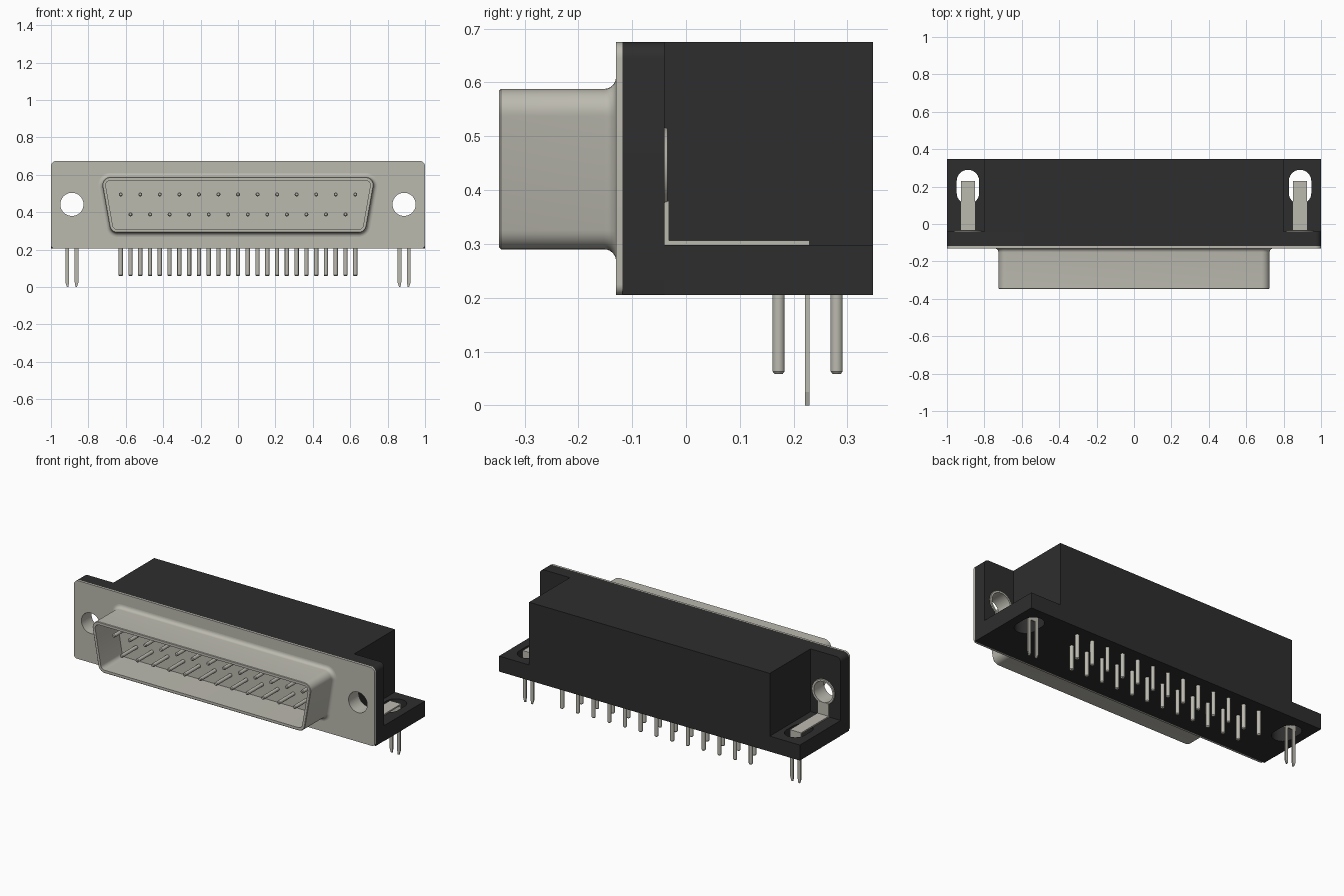
import bpy, bmesh
from math import sin, cos, pi, radians, tan
from mathutils import Vector

cube = bpy.data.objects.get("Cube")
if cube:
    bpy.data.objects.remove(cube, do_unlink=True)


def material(name, rgb):
    m = bpy.data.materials.new(name)
    m.use_nodes = True
    m.diffuse_color = (*rgb, 1)
    bsdf = m.node_tree.nodes["Principled BSDF"]
    bsdf.inputs["Base Color"].default_value = (*rgb, 1)
    bsdf.inputs["Roughness"].default_value = 0.6
    return m


METAL = material("tinned metal", (0.50, 0.49, 0.43))
BLACK = material("black plastic", (0.027, 0.027, 0.027))


def finish(name, bm, mat):
    bmesh.ops.recalc_face_normals(bm, faces=bm.faces)
    mesh = bpy.data.meshes.new(name)
    bm.to_mesh(mesh)
    bm.free()
    mesh.materials.append(mat)
    ob = bpy.data.objects.new(name, mesh)
    bpy.context.collection.objects.link(ob)
    return ob


def activate(ob):
    bpy.ops.object.select_all(action='DESELECT')
    ob.select_set(True)
    bpy.context.view_layer.objects.active = ob


def smooth(ob):
    activate(ob)
    bpy.ops.object.shade_smooth_by_angle(angle=radians(35))
    return ob


def loft(name, rings, mat, caps=True, closed=False):
    """Skin a list of matching point rings."""
    bm = bmesh.new()
    rows = [[bm.verts.new(p) for p in ring] for ring in rings]
    pairs = list(zip(rows, rows[1:])) + ([(rows[-1], rows[0])] if closed else [])
    for a, b in pairs:
        for i in range(len(a)):
            j = (i + 1) % len(a)
            bm.faces.new((a[i], a[j], b[j], b[i]))
    if caps:
        bm.faces.new(rows[0])
        bm.faces.new(rows[-1])
    return finish(name, bm, mat)


def arcs(corners, steps=8):
    """Outline from corner arcs (u, v, radius, start, end in degrees)."""
    pts = []
    for u, v, r, a0, a1 in corners:
        for i in range(steps + 1):
            a = radians(a0 + (a1 - a0) * i / steps)
            pts.append((u + r * cos(a), v + r * sin(a)))
    return pts


def circle(u, v, r, n=40):
    return [(u + r * cos(2 * pi * i / n), v + r * sin(2 * pi * i / n)) for i in range(n)]


def at_y(pts, y):
    return [(u, y, v) for u, v in pts]


def at_z(pts, z):
    return [(u, v, z) for u, v in pts]


def box(name, x, y, z, mat):
    outline = [(x[0], y[0]), (x[1], y[0]), (x[1], y[1]), (x[0], y[1])]
    return loft(name, [at_z(outline, z[0]), at_z(outline, z[1])], mat)


def cut(ob, cutter):
    mod = ob.modifiers.new("cut", 'BOOLEAN')
    mod.operation, mod.solver, mod.object = 'DIFFERENCE', 'EXACT', cutter
    activate(ob)
    bpy.ops.object.modifier_apply(modifier=mod.name)
    bpy.data.objects.remove(cutter, do_unlink=True)


def rods(name, ends, r):
    """Round pins between point pairs, chamfered at the second end."""
    bm = bmesh.new()
    for a, b in ends:
        a, b = Vector(a), Vector(b)
        d = (b - a).normalized()
        side = Vector((1, 0, 0))
        up = d.cross(side)
        rows = []
        for p, rad in ((a, r), (b - d * 0.005, r), (b, r * 0.65)):
            rows.append([bm.verts.new(p + side * u + up * v) for u, v in circle(0, 0, rad, 14)])
        for lo, hi in zip(rows, rows[1:]):
            for i in range(14):
                j = (i + 1) % 14
                bm.faces.new((lo[i], lo[j], hi[j], hi[i]))
        bm.faces.new(rows[0])
        bm.faces.new(rows[-1])
    return smooth(finish(name, bm, METAL))


BOTTOM, TOP, BACK = 0.205, 0.675, 0.347
PLATE, FRONT, STEP = -0.13, -0.118, -0.04
EAR, EAR_TOP = 0.8, 0.298
HOLE_X, HOLE_Z, HOLE_R = 0.888, 0.442, 0.062


# Black housing: front flange, main block, ear bases
def panel(r_low):
    r = 0.03
    return arcs([(1 - r, TOP - r, r, 90, 0), (1 - r_low, BOTTOM + r_low, r_low, 0, -90),
                 (r_low - 1, BOTTOM + r_low, r_low, -90, -180), (r - 1, TOP - r, r, 180, 90)])


flange = loft("housing_flange", [at_y(panel(0.002), FRONT), at_y(panel(0.002), STEP)], BLACK)
box("housing_block", (-EAR, EAR), (STEP, BACK), (BOTTOM, TOP), BLACK)

# Metal face plate
plate = loft("face_plate", [at_y(panel(0.02), PLATE), at_y(panel(0.02), FRONT)], METAL)

for s, label in ((1, "left"), (-1, "right")):
    cx = s * HOLE_X
    for ob, r in ((flange, HOLE_R + 0.006), (plate, HOLE_R)):
        ring = circle(cx, HOLE_Z, r)
        cut(ob, loft("hole_cutter", [at_y(ring, -0.3), at_y(ring, 0.0)], BLACK))

    # Ear base with its slot
    base = box(label + "_ear_base", sorted((s * EAR, s)), (STEP, BACK), (BOTTOM, EAR_TOP), BLACK)
    slot = arcs([(cx, 0.23, 0.06, 0, 180), (cx, 0.165, 0.06, 180, 360)], 14)
    cut(base, loft("slot_cutter", [at_z(slot, 0), at_z(slot, 0.5)], BLACK))
    smooth(base)

    # Rivet lining the mounting hole
    lining = [(HOLE_R + 0.007, FRONT), (HOLE_R + 0.007, STEP), (0.075, STEP),
              (0.073, -0.034), (HOLE_R, -0.034), (HOLE_R, FRONT)]
    smooth(loft(label + "_rivet", [at_y(circle(cx, HOLE_Z, r), y) for r, y in lining],
                METAL, caps=False, closed=True))

    # Bent board-lock strap and its two prongs
    w = 0.037
    box(label + "_strap_upright", (cx - w, cx + w), (STEP, -0.032), (EAR_TOP, 0.38), METAL)
    box(label + "_strap_foot", (cx - w, cx + w), (STEP, 0.229), (EAR_TOP, 0.306), METAL)
    box(label + "_strap_drop", (cx - w, cx + w), (0.221, 0.229), (0.22, EAR_TOP), METAL)
    for side in (-1, 1):
        px = cx + side * 0.025
        outline = [(px - 0.01, 0.24), (px + 0.01, 0.24), (px + 0.01, 0.025),
                   (px + 0.004 - side * 0.002, 0), (px - 0.004 - side * 0.002, 0), (px - 0.01, 0.025)]
        loft(label + "_prong", [at_y(outline, 0.221), at_y(outline, 0.229)], METAL)

smooth(flange)
smooth(plate)


# Hollow D-shaped shell with a flared root
def d_ring(offset, y):
    r, xt, zt, zb = 0.043, 0.682, 0.545, 0.333
    xb = xt - tan(radians(10)) * (zt - zb)
    r += offset
    return at_y(arcs([(xt, zt, r, 90, -10), (xb, zb, r, -10, -90),
                      (-xb, zb, r, -90, -170), (-xt, zt, r, 190, 90)]), y)


FLARE, TIP, FLOOR = 0.022, -0.347, -0.145
rings = []
for i in range(7):
    a = radians(15 * i)
    rings.append(d_ring(FLARE * (1 - sin(a)), PLATE - FLARE * (1 - cos(a))))
rings += [d_ring(0, TIP + 0.003), d_ring(-0.003, TIP), d_ring(-0.018, TIP), d_ring(-0.018, FLOOR)]
smooth(loft("d_shell", rings, METAL))

# Contact pins in front, solder pins below
PITCH = 0.1045
contacts, tails = [], []
for count, z, y in ((13, 0.495, 0.28), (12, 0.388, 0.172)):
    for i in range(count):
        x = (i - (count - 1) / 2) * PITCH
        contacts.append(((x, FLOOR + 0.005, z), (x, -0.29, z)))
        tails.append(((x, y, BOTTOM + 0.01), (x, y, 0.058)))
rods("contact_pins", contacts, 0.0105)
rods("solder_pins", tails, 0.0115)
